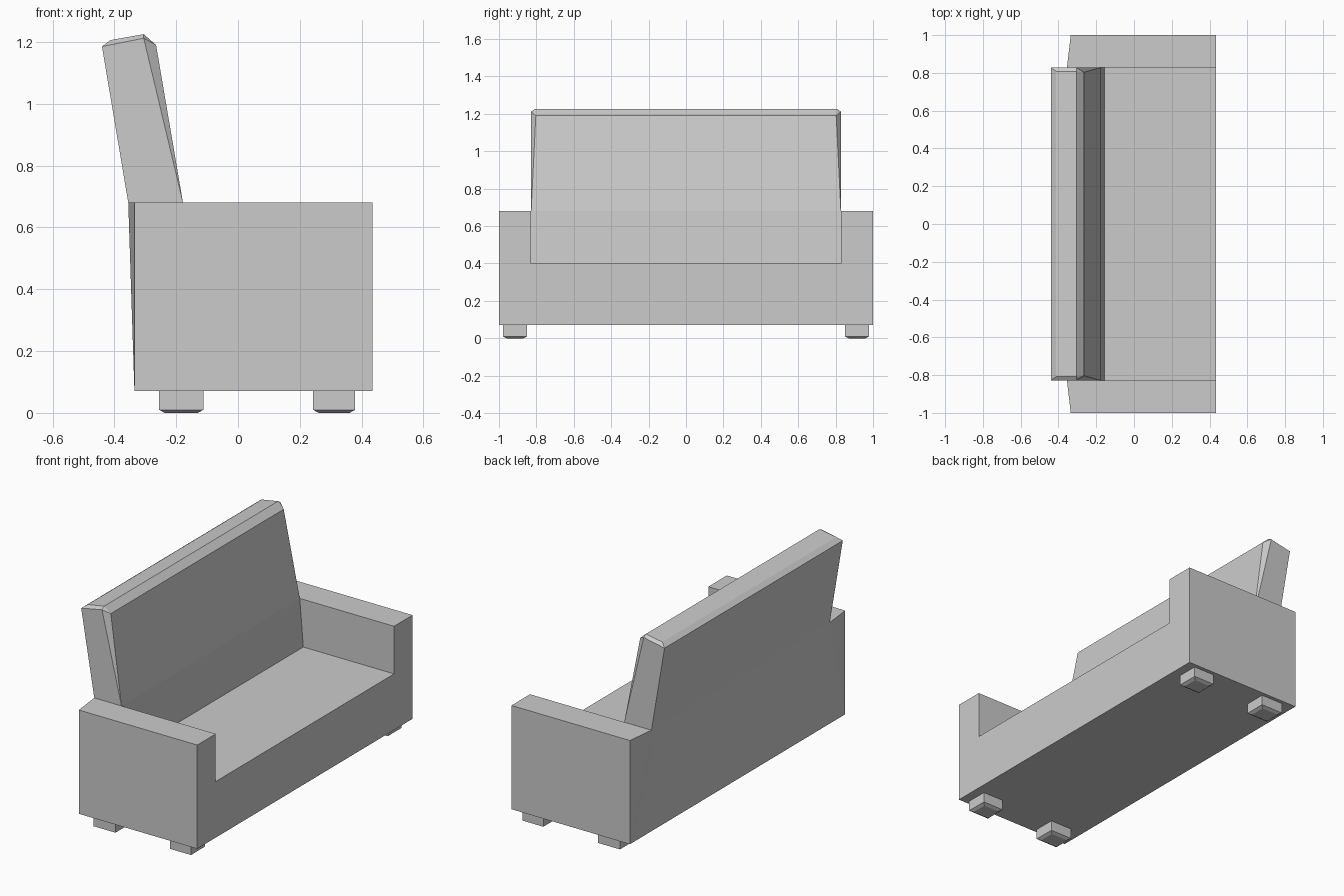
import bpy, bmesh

if "Cube" in bpy.data.objects:
    bpy.data.objects.remove(bpy.data.objects["Cube"])


def make_object(name, verts, faces):
    bm = bmesh.new()
    vs = [bm.verts.new(v) for v in verts]
    for f in faces:
        bm.faces.new([vs[i] for i in f])
    bmesh.ops.remove_doubles(bm, verts=bm.verts[:], dist=0.0005)
    bmesh.ops.recalc_face_normals(bm, faces=bm.faces[:])
    mesh = bpy.data.meshes.new(name)
    bm.to_mesh(mesh)
    bm.free()
    obj = bpy.data.objects.new(name, mesh)
    bpy.context.collection.objects.link(obj)
    return obj


def loft(name, rings, cap_faces=None):
    """Join equal-length rings with quads and close both ends."""
    n = len(rings[0])
    verts = [p for ring in rings for p in ring]
    faces = [(r * n + i, r * n + (i + 1) % n, (r + 1) * n + (i + 1) % n, (r + 1) * n + i)
             for r in range(len(rings) - 1) for i in range(n)]
    for start in (0, (len(rings) - 1) * n):
        for cap in cap_faces or [range(n)]:
            faces.append([start + i for i in cap])
    return make_object(name, verts, faces)


# Seat base and arms: U profile run along x, inner rear arm corners pulled back
INNER, ARM_Z, SEAT_Z, BASE_Z = 0.828, 0.68, 0.40, 0.07
profile = [(-1, BASE_Z), (1, BASE_Z), (1, ARM_Z), (INNER, ARM_Z),
           (INNER, SEAT_Z), (-INNER, SEAT_Z), (-INNER, ARM_Z), (-1, ARM_Z)]
rear = [(-0.355 if i in (3, 6) else -0.335, y, z) for i, (y, z) in enumerate(profile)]
front = [(0.435, y, z) for y, z in profile]
caps = [(0, 1, 4, 5), (1, 2, 3), (1, 3, 4), (0, 5, 6), (0, 6, 7)]
loft("seat_and_arms", [rear, front], caps)

# Backrest: leaning slab, chamfer widening up the front corners and around the top
# each row: rear corner, side front corner, front face corner
half_rings = [
    [(-0.335, INNER, 0.40), (-0.155, INNER, 0.40), (-0.155, INNER, 0.40)],
    [(-0.355, INNER, 0.68), (-0.178, INNER, 0.68), (-0.178, INNER, 0.68)],
    [(-0.44, INNER, 1.185), (-0.305, INNER, 1.212), (-0.265, 0.803, 1.19)],
    [(-0.412, 0.808, 1.206), (-0.305, 0.808, 1.225), (-0.305, 0.808, 1.225)],
]


def mirrored(half):
    return half + [(x, -y, z) for x, y, z in reversed(half)]


bm_rings = [mirrored(h) for h in half_rings]
verts = [p for ring in bm_rings for p in ring]
back_faces = []
for r in range(3):
    for i in range(6):
        quad = (r * 6 + i, r * 6 + (i + 1) % 6, r * 6 + 6 + (i + 1) % 6, r * 6 + 6 + i)
        # skip zero-area duplicates and keep each corner only once
        unique = {}
        for k in quad:
            unique.setdefault(verts[k], k)
        if len(unique) > 2:
            back_faces.append(list(unique.values()))
for start in (0, 18):
    back_faces.append([start + i for i in (0, 1, 4, 5)])
used = [first for first in (verts.index(v) for v in verts)]
back_faces = [[used[i] for i in f] for f in back_faces]
backrest = make_object("backrest", verts, back_faces)

# Feet: short blocks with a chamfered underside
for row, (x0, x1) in {"rear": (-0.255, -0.112), "front": (0.243, 0.379)}.items():
    for side, s in (("left", -1), ("right", 1)):
        rings = []
        for z, d in ((0.0, 0.018), (0.01, 0.0), (BASE_Z, 0.0)):
            xa, xb, ya, yb = x0 + d, x1 - d, s * (0.85 + d), s * (0.978 - d)
            rings.append([(xa, ya, z), (xb, ya, z), (xb, yb, z), (xa, yb, z)])
        loft(f"{row}_{side}_foot", rings)
